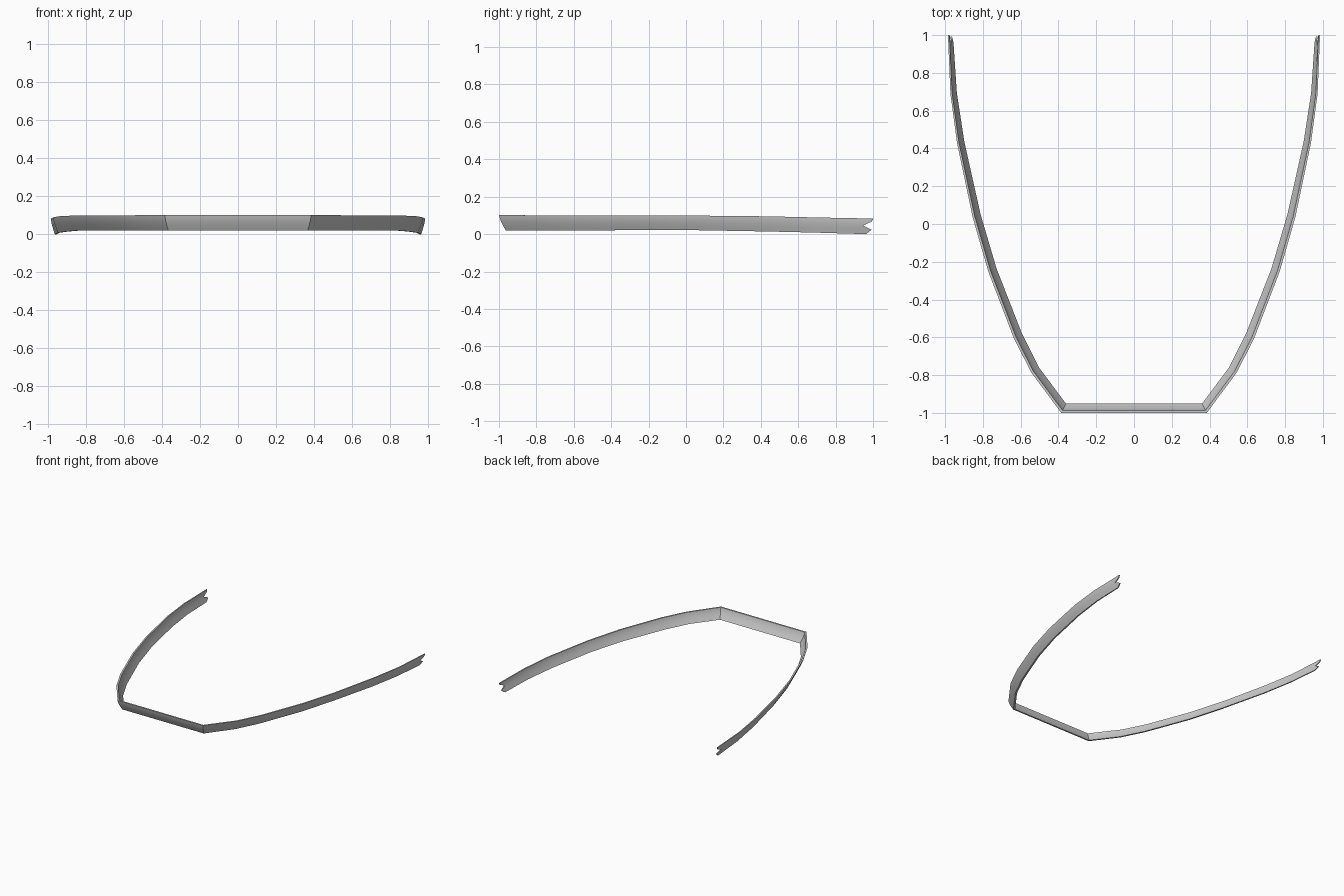
import bpy, bmesh
from mathutils import Vector

if "Cube" in bpy.data.objects:
    bpy.data.objects.remove(bpy.data.objects["Cube"])

# Upper outer edge of the right half: x, y, z of top, z of bottom, lean scale
half = [
    (0.385, -1.00, 0.102, 0.020, 1.0),
    (0.545, -0.785, 0.100, 0.020, 1.0),
    (0.638, -0.60, 0.100, 0.020, 1.0),
    (0.772, -0.25, 0.100, 0.021, 0.95),
    (0.855, 0.04, 0.099, 0.021, 0.9),
    (0.937, 0.43, 0.095, 0.014, 0.8),
    (0.972, 0.69, 0.089, 0.008, 0.7),
    (0.985, 1.00, 0.083, 0.000, 0.6),
]
path = [(-x, y, a, b, s) for x, y, a, b, s in reversed(half)] + half

# Curved cross-section, top to bottom: height fraction, inward lean, end cut-back
rows = [(0, 0, 0), (0.2, 0.004, 0.008), (0.45, 0.012, 0.055),
        (0.72, 0.023, 0.008), (1, 0.036, 0.04)]
THICK = 0.013


def inward(i):
    """Mitred inward direction of the path in plan."""
    p = [Vector(q[:2]) for q in path]
    dirs = []
    if i > 0:
        dirs.append((p[i] - p[i - 1]).normalized())
    if i < len(p) - 1:
        dirs.append((p[i + 1] - p[i]).normalized())
    norms = [Vector((-d.y, d.x)) for d in dirs]
    mid = sum(norms, Vector((0, 0))).normalized()
    return mid / mid.dot(norms[0])


# Sweep the section as a closed loop along the path
bm = bmesh.new()
loops = []
for i, (x, y, top, bottom, s) in enumerate(path):
    n = inward(i)
    is_end = i in (0, len(path) - 1)
    outer, inner = [], []
    for t, lean, cut in rows:
        z = top + (bottom - top) * t
        yy = y - cut if is_end else y
        for ring, off in ((outer, lean * s), (inner, lean * s + THICK * s)):
            ring.append(bm.verts.new((x + n.x * off, yy + n.y * off, z)))
    loops.append(outer + inner[::-1])

count = len(loops[0])
for a, b in zip(loops, loops[1:]):
    for k in range(count):
        j = (k + 1) % count
        bm.faces.new((a[k], a[j], b[j], b[k]))

# Notched end caps
for ring in (loops[0], loops[-1]):
    for k in range(len(rows) - 1):
        bm.faces.new((ring[k], ring[k + 1], ring[count - 2 - k], ring[count - 1 - k]))
bmesh.ops.recalc_face_normals(bm, faces=bm.faces)

mesh = bpy.data.meshes.new("trim_band")
bm.to_mesh(mesh)
bm.free()
band = bpy.data.objects.new("trim_band", mesh)
bpy.context.collection.objects.link(band)
bpy.context.view_layer.objects.active = band
band.select_set(True)
bpy.ops.object.shade_smooth_by_angle(angle=0.6)
